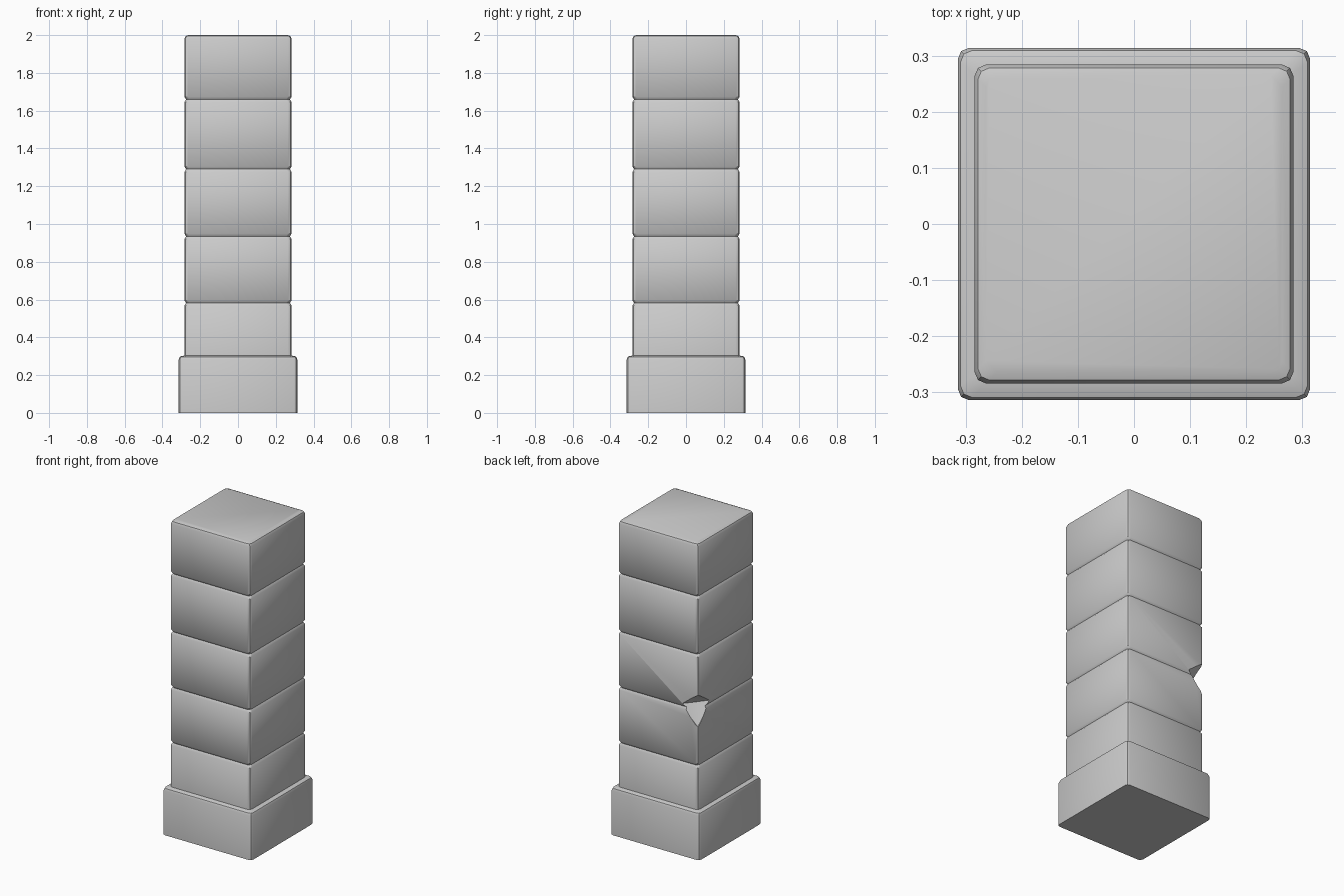
import bpy, bmesh, math

if "Cube" in bpy.data.objects:
    bpy.data.objects.remove(bpy.data.objects["Cube"])


def ring_points(h, r):
    """Square outline of half width h with two-step rounded corners."""
    pts = []
    for q in range(4):
        a0 = q * math.pi / 2
        sx, sy = [(1, 1), (-1, 1), (-1, -1), (1, -1)][q]
        for k in range(3):
            a = a0 + k * math.pi / 4
            pts.append((sx * (h - r) + r * math.cos(a), sy * (h - r) + r * math.sin(a)))
    return pts


def stack(name, profile):
    """Loft rounded squares through (half width, corner radius, z) rings."""
    bm = bmesh.new()
    rings = [[bm.verts.new((x, y, z)) for x, y in ring_points(h, r)] for h, r, z in profile]
    for a, b in zip(rings, rings[1:]):
        n = len(a)
        for i in range(n):
            j = (i + 1) % n
            bm.faces.new((a[i], a[j], b[j], b[i]))
    bm.faces.new(rings[0][::-1])
    bm.faces.new(rings[-1])
    mesh = bpy.data.meshes.new(name)
    bm.to_mesh(mesh)
    bm.free()
    obj = bpy.data.objects.new(name, mesh)
    bpy.context.collection.objects.link(obj)
    return obj


def smooth(obj):
    bpy.ops.object.select_all(action='DESELECT')
    obj.select_set(True)
    bpy.context.view_layer.objects.active = obj
    bpy.ops.object.shade_smooth_by_angle(angle=math.radians(35))


# Plinth: square foot, softened top rim
base = stack("base_block", [(0.314, 0.02, 0.0), (0.314, 0.02, 0.282),
                            (0.309, 0.02, 0.296), (0.296, 0.02, 0.302), (0.27, 0.01, 0.304)])
smooth(base)

# Shaft: stacked blocks divided by shallow V grooves
W, R = 0.284, 0.02
profile = [(W, R, 0.27)]
for z in (0.582, 0.935, 1.29, 1.66):
    profile += [(W, R, z - 0.014), (W - 0.009, R, z), (W, R, z + 0.014)]
profile += [(W, R, 1.98), (W - 0.006, R, 1.994), (W - 0.02, R, 2.0)]
shaft = stack("stone_shaft", profile)

# Chip broken from the back left corner
bm = bmesh.new()
for p in [(-0.165, 0.295, 0.955), (-0.295, 0.165, 0.965), (-0.276, 0.276, 1.03),
          (-0.276, 0.276, 0.83), (-0.35, 0.35, 1.09), (-0.35, 0.35, 0.77),
          (-0.225, 0.225, 0.955)]:
    bm.verts.new(p)
bmesh.ops.convex_hull(bm, input=bm.verts[:])
bmesh.ops.recalc_face_normals(bm, faces=bm.faces[:])
mesh = bpy.data.meshes.new("chip_cutter")
bm.to_mesh(mesh)
bm.free()
cutter = bpy.data.objects.new("chip_cutter", mesh)
bpy.context.collection.objects.link(cutter)
cut = shaft.modifiers.new("corner_chip", 'BOOLEAN')
cut.operation = 'DIFFERENCE'
cut.solver = 'EXACT'
cut.object = cutter
bpy.context.view_layer.objects.active = shaft
bpy.ops.object.modifier_apply(modifier=cut.name)
bpy.data.objects.remove(cutter)
smooth(shaft)
